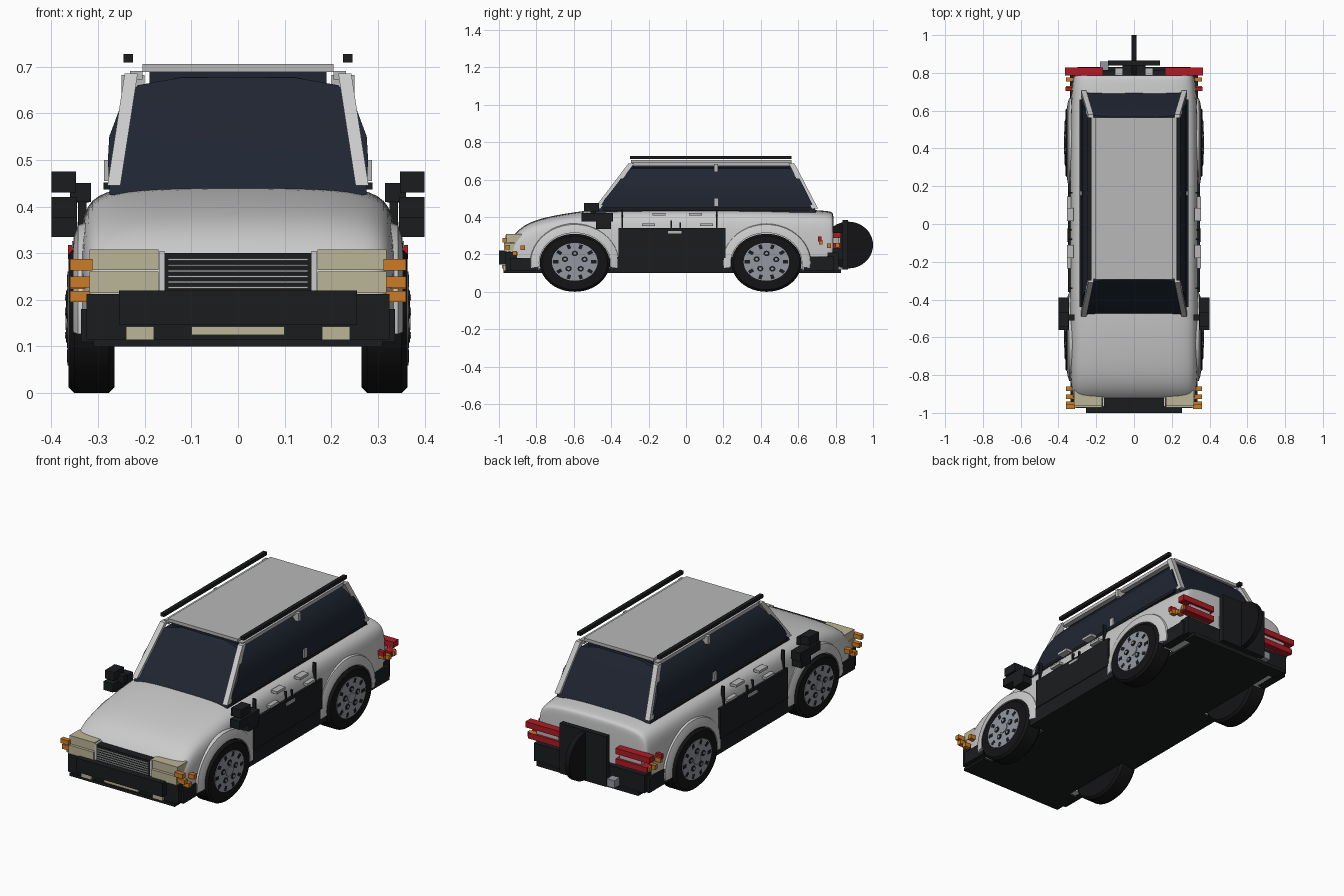
import bpy, bmesh
from math import sin, cos, pi, radians
from mathutils import Vector


def material(name, rgb):
    m = bpy.data.materials.new(name)
    m.diffuse_color = (*rgb, 1)
    return m


BLACK = material("black_trim", (0.011, 0.012, 0.013))
RUBBER = material("rubber", (0.007, 0.007, 0.008))
GLASS = material("dark_glass", (0.014, 0.019, 0.032))
CREAM = material("lamp_cream", (0.5, 0.46, 0.31))
ORANGE = material("indicator_orange", (0.6, 0.2, 0.02))
RED = material("tail_red", (0.42, 0.012, 0.018))
STEEL = material("wheel_steel", (0.3, 0.31, 0.35))
SILVER = material("roof_silver", (0.48, 0.48, 0.48))
PAINT = material("body_paint", (0.68, 0.68, 0.67))


def mesh(name, verts, faces, mat=None):
    me = bpy.data.meshes.new(name)
    me.from_pydata([tuple(v) for v in verts], [], faces)
    bm = bmesh.new()
    bm.from_mesh(me)
    bmesh.ops.recalc_face_normals(bm, faces=bm.faces)
    bm.to_mesh(me)
    bm.free()
    if mat:
        me.materials.append(mat)
    ob = bpy.data.objects.new(name, me)
    bpy.context.collection.objects.link(ob)
    return ob


def loft(name, rings, mat=None):
    n, k = len(rings[0]), len(rings)
    faces = [(i * n + j, i * n + (j + 1) % n, (i + 1) * n + (j + 1) % n, (i + 1) * n + j)
             for i in range(k - 1) for j in range(n)]
    faces += [tuple(range(n)), tuple(range((k - 1) * n, k * n))]
    return mesh(name, [p for r in rings for p in r], faces, mat)


def finish(ob, angle=35):
    # apply modifiers, then smooth
    bpy.ops.object.select_all(action='DESELECT')
    ob.select_set(True)
    bpy.context.view_layer.objects.active = ob
    if ob.modifiers:
        bpy.ops.object.convert(target='MESH')
    bpy.ops.object.shade_smooth_by_angle(angle=radians(angle))
    return ob


def box(name, x0, x1, y0, y1, z0, z1, mat=None, both=True):
    for s in ((1, -1) if both else (1,)):
        loft(name, [[(s * x0, y, z), (s * x1, y, z), (s * x1, y1 + y0 - y, z), (s * x0, y1 + y0 - y, z)][:2]
                    + [(s * x1, y1, z), (s * x0, y1, z)] for y in (y0,) for z in (z0, z1)], mat)


def beam(name, p, q, a, b, mat=None):
    # straight bar from p to q, half-size vectors a and b
    a, b = Vector(a), Vector(b)
    return loft(name, [[Vector(c) + a + b, Vector(c) + a - b, Vector(c) - a - b, Vector(c) - a + b]
                       for c in (p, q)], mat)


def disc(name, x0, x1, y, z, ry, rz, mat=None, n=40, chamfer=0.0):
    # elliptical cylinder along x
    c = chamfer
    rows = [(x0, c), (x0 + c, 0), (x1 - c, 0), (x1, c)] if c else [(x0, 0), (x1, 0)]
    return loft(name, [[(x, y + (ry - d) * cos(2 * pi * i / n), z + (rz - d) * sin(2 * pi * i / n))
                        for i in range(n)] for x, d in rows], mat)


WHEELS = (-0.595, 0.43)

# main body: cross-sections (y, half width, top z, bottom z)
stations = [(-0.95, 0.30, 0.24, 0.12), (-0.945, 0.315, 0.27, 0.115), (-0.89, 0.33, 0.345, 0.11),
            (-0.79, 0.337, 0.393, 0.11), (-0.60, 0.34, 0.427, 0.11), (-0.42, 0.34, 0.448, 0.11),
            (0.0, 0.34, 0.45, 0.11), (0.40, 0.34, 0.448, 0.11), (0.66, 0.336, 0.44, 0.11),
            (0.765, 0.325, 0.432, 0.11), (0.785, 0.32, 0.425, 0.115), (0.79, 0.30, 0.40, 0.12)]
rings = []
for y, w, t, b in stations:
    h = t - b
    half = [(0.45 * w, t), (0.8 * w, t - 0.03 * h), (0.97 * w, t - 0.12 * h), (w, t - 0.38 * h),
            (w, b + 0.15 * h), (0.99 * w, b), (0.9 * w, b)]
    rings.append([(x, y, z) for x, z in half] + [(-x, y, z) for x, z in reversed(half)])
body = loft("body", rings, PAINT)
sub = body.modifiers.new("smooth", 'SUBSURF')
sub.levels = sub.render_levels = 2
for y in WHEELS:
    for s in (1, -1):
        cut = disc("arch_cutter", s * 0.24, s * 0.5, y, 0.155, 0.195, 0.165)
        cut.hide_render = True
        cut.hide_viewport = True
        m = body.modifiers.new("arch", 'BOOLEAN')
        m.operation, m.object, m.solver = 'DIFFERENCE', cut, 'EXACT'
finish(body)
for ob in [o for o in bpy.data.objects if o.name.startswith("arch_cutter")]:
    bpy.data.objects.remove(ob)

# underside, sills and lower door cladding
box("floor_pan", -0.325, 0.325, -0.40, 0.24, 0.10, 0.13, BLACK, False)
box("floor_center", -0.255, 0.255, -0.93, 0.78, 0.10, 0.125, BLACK, False)
box("sill", 0.30, 0.345, -0.41, 0.25, 0.10, 0.185, BLACK)
box("door_cladding", 0.32, 0.349, -0.36, 0.21, 0.18, 0.34, BLACK)
for y, z in ((-0.34, 0.44), (-0.08, 0.38), (-0.03, 0.37), (0.165, 0.44)):
    box("door_gap", 0.325, 0.343, y - 0.004, y + 0.004, 0.33, z, BLACK)
for y, z in ((-0.145, 0.415), (0.05, 0.415), (-0.06, 0.32), (-0.2, 0.36), (0.11, 0.36)):
    box("door_handle", 0.32, 0.356, y - 0.035, y + 0.035, z - 0.008, z + 0.006, SILVER)

# wheels and arch flares
for y in WHEELS:
    for s in (1, -1):
        finish(disc("tyre", s * 0.265, s * 0.363, y, 0.155, 0.187, 0.155, RUBBER, 48, 0.012 * s * s)
               if s > 0 else disc("tyre", -0.363, -0.265, y, 0.155, 0.187, 0.155, RUBBER, 48, 0.012))
        finish(disc("rim", s * 0.30, s * 0.366, y, 0.16, 0.122, 0.101, STEEL))
        disc("hub", s * 0.36, s * 0.370, y, 0.16, 0.03, 0.025, STEEL, 16)
        for i in range(5):
            a = 2 * pi * i / 5 + 0.3
            by, bz = y + 0.055 * cos(a), 0.16 + 0.045 * sin(a)
            disc("wheel_bolt", s * 0.36, s * 0.369, by, bz, 0.017, 0.015, BLACK, 12)
            disc("bolt_cap", s * 0.36, s * 0.371, by, bz, 0.008, 0.007, STEEL, 10)
        for i in range(10):
            a = 2 * pi * i / 10
            d = Vector((0, cos(a) * 0.122, sin(a) * 0.101))
            c = Vector((s * 0.364, y, 0.16))
            beam("rim_slot", c + d * 0.72, c + d * 0.95, (0.003, 0, 0), (0, -sin(a) * 0.009, cos(a) * 0.009), BLACK)
        arc = []
        for i in range(25):
            a = radians(-8 + 196 * i / 24)
            arc.append([(s * x, y + (0.19 + r) * cos(a), 0.155 + (0.16 + r) * sin(a))
                        for x, r in ((0.30, 0), (0.354, 0), (0.352, 0.02), (0.343, 0.045), (0.30, 0.06))])
        finish(loft("arch_flare", arc, PAINT), 50)

# glasshouse: (z, half width, front y, rear y)
levels = [(0.425, 0.275, -0.48, 0.695), (0.50, 0.279, -0.43, 0.66), (0.55, 0.276, -0.39, 0.635),
          (0.62, 0.25, -0.338, 0.60), (0.66, 0.215, -0.305, 0.575), (0.677, 0.12, -0.29, 0.565)]
finish(loft("cabin_glass", [[(-w, f, z), (0, f - 0.004, z), (w, f, z), (w, r, z), (0, r + 0.003, z), (-w, r, z)]
                            for z, w, f, r in levels], GLASS), 30)

# roof, rails and pillars
box("roof_panel", -0.205, 0.205, -0.295, 0.565, 0.688, 0.705, SILVER, False)
box("roof_core", -0.19, 0.19, -0.28, 0.55, 0.66, 0.69, GLASS, False)
box("roof_rail", 0.225, 0.245, -0.30, 0.565, 0.709, 0.727, BLACK)
box("roof_edge", 0.205, 0.232, -0.29, 0.565, 0.672, 0.69, SILVER)
for s in (1, -1):
    beam("front_pillar", (s * 0.266, -0.475, 0.445), (s * 0.229, -0.293, 0.685), (0.014, 0, 0), (0, 0.016, 0), PAINT)
    beam("rear_pillar", (s * 0.266, 0.69, 0.445), (s * 0.229, 0.565, 0.685), (0.014, 0, 0), (0, 0.016, 0), PAINT)
box("pillar_clip", 0.20, 0.25, 0.15, 0.172, 0.64, 0.682, SILVER)
box("pillar_foot", 0.26, 0.287, 0.15, 0.175, 0.455, 0.50, SILVER)
box("belt_trim", 0.262, 0.288, -0.44, 0.66, 0.436, 0.452, BLACK)

# door mirrors
box("mirror_lower", 0.345, 0.40, -0.56, -0.39, 0.375, 0.42, BLACK)
box("mirror_base", 0.345, 0.40, -0.48, -0.40, 0.335, 0.38, BLACK)
box("mirror_upper", 0.347, 0.40, -0.545, -0.465, 0.43, 0.475, BLACK)
box("mirror_arm", 0.315, 0.36, -0.51, -0.48, 0.41, 0.45, BLACK)

# front grille and lamps
box("grille", -0.158, 0.158, -0.965, -0.91, 0.215, 0.30, BLACK, False)
for i in range(6):
    box("grille_bar", -0.15, 0.15, -0.97, -0.96, 0.224 + i * 0.012, 0.228 + i * 0.012, SILVER, False)
box("grille_side", 0.158, 0.168, -0.965, -0.91, 0.22, 0.305, PAINT)
box("headlamp_upper", 0.17, 0.318, -0.962, -0.88, 0.264, 0.308, CREAM)
box("headlamp_lower", 0.17, 0.318, -0.972, -0.88, 0.215, 0.261, CREAM)
for y, z in ((-0.968, 0.275), (-0.952, 0.238), (-0.915, 0.207), (-0.872, 0.235)):
    box("front_indicator", 0.312, 0.36, y - 0.012, y + 0.012, z - 0.012, z + 0.012, ORANGE)

# front bumper
box("front_bumper", -0.325, 0.325, -0.965, -0.80, 0.115, 0.212, BLACK, False)
box("bumper_corner", 0.30, 0.337, -0.94, -0.79, 0.11, 0.18, BLACK)
box("bumper_lip", -0.31, 0.31, -0.975, -0.82, 0.10, 0.115, BLACK, False)
box("bumper_pad", -0.255, 0.255, -1.0, -0.96, 0.146, 0.22, BLACK, False)
box("front_plate", -0.10, 0.10, -0.985, -0.96, 0.125, 0.143, CREAM, False)
box("fog_lamp", 0.18, 0.24, -0.978, -0.96, 0.115, 0.143, CREAM)

# rear bumper, lamps and tow fittings
box("rear_bumper", -0.325, 0.325, 0.70, 0.815, 0.115, 0.21, BLACK, False)
box("rear_bumper_corner", 0.29, 0.338, 0.63, 0.79, 0.11, 0.19, BLACK)
box("rear_lip", -0.30, 0.30, 0.76, 0.83, 0.10, 0.12, BLACK, False)
box("tail_lamp_upper", 0.165, 0.365, 0.785, 0.828, 0.287, 0.318, RED)
box("tail_lamp_lower", 0.165, 0.35, 0.785, 0.828, 0.232, 0.262, RED)
box("reverse_lamp", 0.18, 0.31, 0.785, 0.815, 0.262, 0.287, SILVER)
for y, z in ((0.81, 0.25), (0.765, 0.245), (0.72, 0.265)):
    box("rear_indicator", 0.31, 0.36, y - 0.01, y + 0.01, z - 0.012, z + 0.012, ORANGE)
box("side_marker", 0.32, 0.362, 0.705, 0.725, 0.27, 0.295, RED)
box("rear_plate", -0.10, 0.10, 0.79, 0.825, 0.24, 0.30, SILVER, False)
box("exhaust", -0.18, -0.135, 0.80, 0.86, 0.12, 0.16, STEEL, False)

# spare wheel carrier and upright spare disc
box("spare_carrier", -0.137, 0.137, 0.838, 0.866, 0.118, 0.385, BLACK, False)
box("carrier_mount", -0.06, 0.06, 0.78, 0.84, 0.17, 0.32, BLACK, False)
finish(disc("spare_disc", -0.014, 0.014, 0.868, 0.25, 0.132, 0.125, RUBBER, 40))
